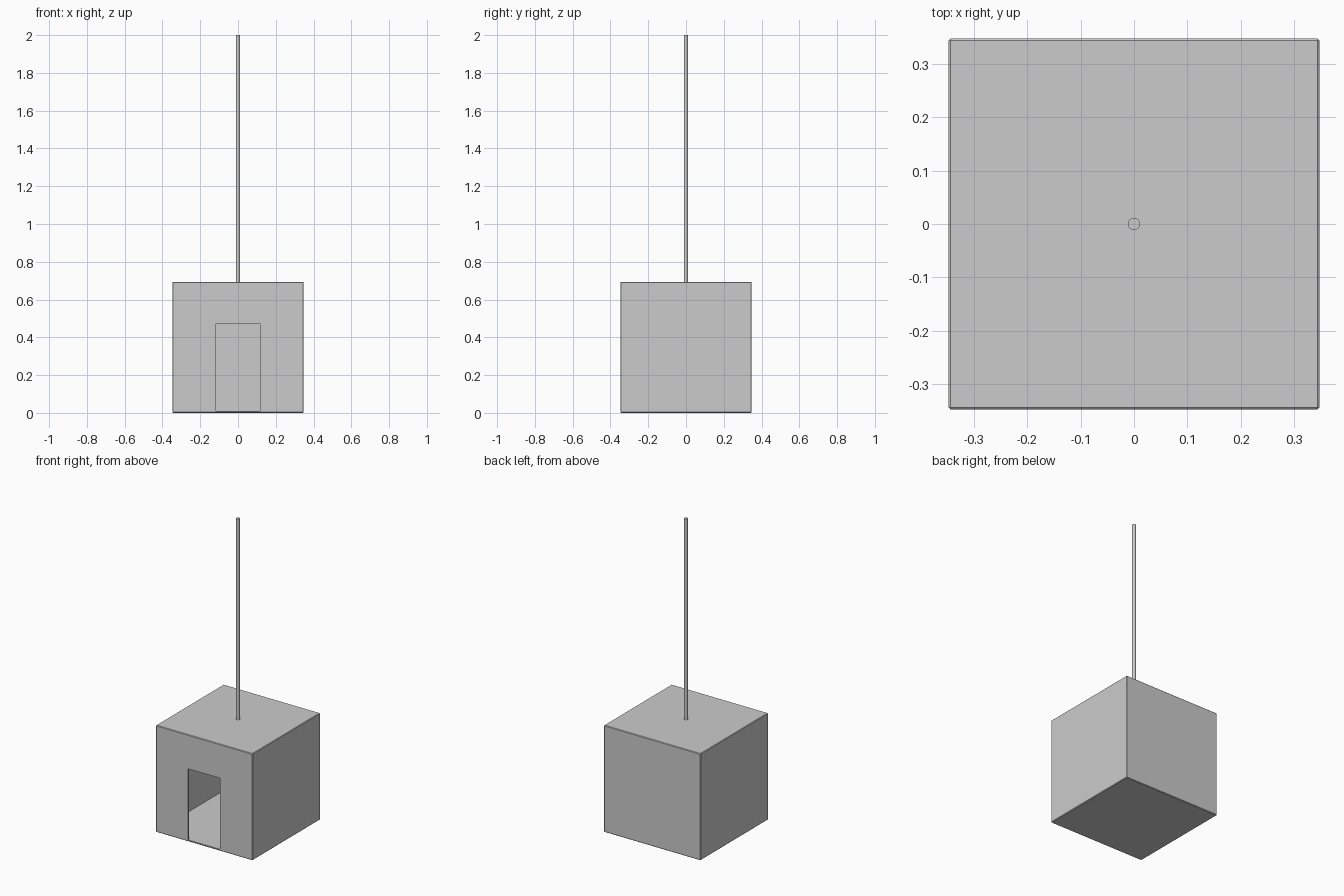
import bpy

if "Cube" in bpy.data.objects:
    bpy.data.objects.remove(bpy.data.objects["Cube"])

H = 0.348      # half width of the cabin
TOP = 0.694    # roof height
T = 0.011      # wall thickness


def box(name, x0, x1, y0, y1, z0, z1):
    bpy.ops.mesh.primitive_cube_add(
        size=1, location=((x0 + x1) / 2, (y0 + y1) / 2, (z0 + z1) / 2))
    ob = bpy.context.object
    ob.name = name
    ob.scale = (x1 - x0, y1 - y0, z1 - z0)
    bpy.ops.object.transform_apply(location=False, rotation=False, scale=True)
    return ob


def cut(target, cutter):
    cutter.hide_render = True
    mod = target.modifiers.new("cut", 'BOOLEAN')
    mod.operation = 'DIFFERENCE'
    mod.solver = 'EXACT'
    mod.object = cutter
    bpy.context.view_layer.objects.active = target
    bpy.ops.object.modifier_apply(modifier=mod.name)
    bpy.data.objects.remove(cutter, do_unlink=True)


# hollow cabin shell with slightly chamfered outer edges
cabin = box("cabin", -H, H, -H, H, 0, TOP)
bev = cabin.modifiers.new("bevel", 'BEVEL')
bev.width = 0.004
bev.segments = 1
bpy.ops.object.modifier_apply(modifier=bev.name)
cut(cabin, box("room_cutter", -H + T, H - T, -H + T, H - T, T, TOP - T))

# doorway in the front wall
cut(cabin, box("door_cutter", -0.116, 0.116, -H - 0.1, -H + T + 0.05, T, 0.473))

# roof mast
z0 = TOP - T / 2
bpy.ops.mesh.primitive_cylinder_add(
    vertices=32, radius=0.0115, depth=2 - z0, location=(0, 0, (2 + z0) / 2))
bpy.context.object.name = "mast"
bpy.ops.object.shade_smooth_by_angle()
